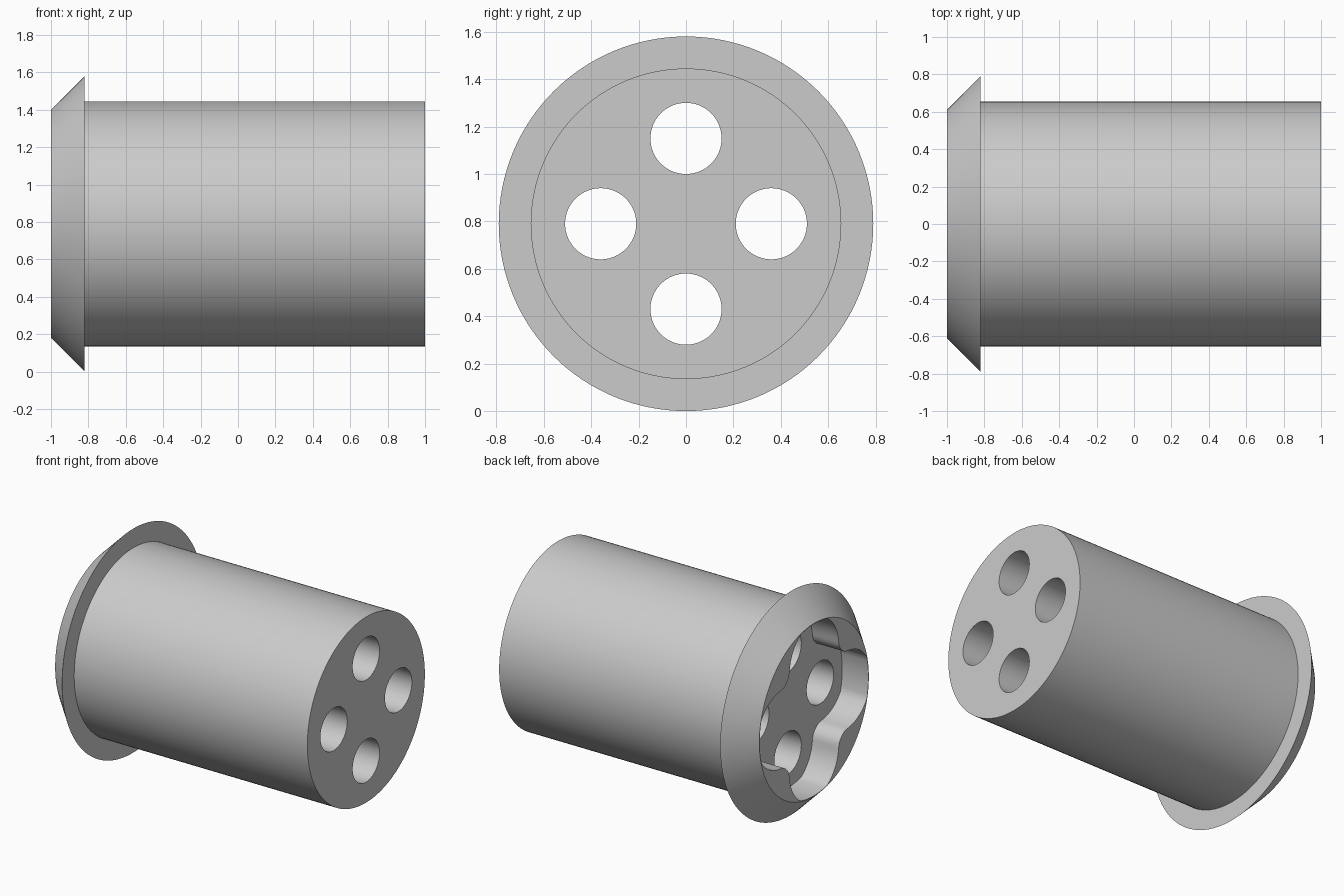
import bpy, bmesh, math

cube = bpy.data.objects.get("Cube")
if cube:
    bpy.data.objects.remove(cube, do_unlink=True)

SIDES = 128
AXIS_Z = 0.79          # height of the centre line
RIM_R, FLANGE_R, BODY_R = 0.61, 0.79, 0.655
HOLE_R, HOLE_OFFSET = 0.15, 0.36
FLOOR_X = -0.795       # floor of the end pocket

grey = bpy.data.materials.new("light_grey")
grey.use_nodes = True
colour = (0.6, 0.6, 0.6, 1)
grey.diffuse_color = colour
grey.node_tree.nodes["Principled BSDF"].inputs["Base Color"].default_value = colour


def loft(name, sections, centre=(0, AXIS_Z)):
    """Closed solid along x; each section is (x, radius function of angle)."""
    bm = bmesh.new()
    rings = []
    for x, radius in sections:
        ring = []
        for i in range(SIDES):
            a = math.tau * i / SIDES
            r = radius(a)
            ring.append(bm.verts.new((x, centre[0] + r * math.cos(a), centre[1] + r * math.sin(a))))
        rings.append(ring)
    for a, b in zip(rings, rings[1:]):
        for i in range(SIDES):
            j = (i + 1) % SIDES
            bm.faces.new((a[i], a[j], b[j], b[i]))
    bm.faces.new(rings[0])
    bm.faces.new(rings[-1])
    bmesh.ops.recalc_face_normals(bm, faces=bm.faces)
    mesh = bpy.data.meshes.new(name)
    bm.to_mesh(mesh)
    bm.free()
    mesh.materials.append(grey)
    obj = bpy.data.objects.new(name, mesh)
    bpy.context.collection.objects.link(obj)
    return obj


def circle(r):
    return lambda a: r


def pocket_radius(a):
    """Central round opening blended with four lobes, kept inside the rim."""
    t = (a + math.pi / 4) % (math.pi / 2) - math.pi / 4
    lobe = HOLE_OFFSET * math.cos(t) + math.sqrt(max(0, 0.27 ** 2 - (HOLE_OFFSET * math.sin(t)) ** 2))
    core, soft = 0.43, 0.03
    blend = (lobe + core + math.sqrt((lobe - core) ** 2 + soft ** 2)) / 2
    return min(blend, RIM_R - 0.004)


def cut(target, cutter):
    cutter.hide_render = True
    mod = target.modifiers.new(cutter.name, "BOOLEAN")
    mod.operation = "DIFFERENCE"
    mod.solver = "EXACT"
    mod.object = cutter
    bpy.context.view_layer.objects.active = target
    bpy.ops.object.modifier_apply(modifier=mod.name)
    bpy.data.objects.remove(cutter, do_unlink=True)


# Round body with a conical flange at one end
body = loft("flanged_body", [
    (-1, circle(RIM_R)), (-0.82, circle(FLANGE_R)),
    (-0.82, circle(BODY_R)), (1, circle(BODY_R))])

# Lobed pocket in the flange end
cut(body, loft("pocket_cutter", [(-1.2, pocket_radius), (FLOOR_X, pocket_radius)]))

# Four through holes
for k in range(4):
    a = k * math.pi / 2
    centre = (HOLE_OFFSET * math.cos(a), AXIS_Z + HOLE_OFFSET * math.sin(a))
    cut(body, loft("hole_cutter", [(-1.1, circle(HOLE_R)), (1.1, circle(HOLE_R))], centre))

# Smooth round walls with crisp edges
bpy.ops.object.select_all(action="DESELECT")
body.select_set(True)
bpy.context.view_layer.objects.active = body
bpy.ops.object.shade_smooth_by_angle(angle=math.radians(30))
